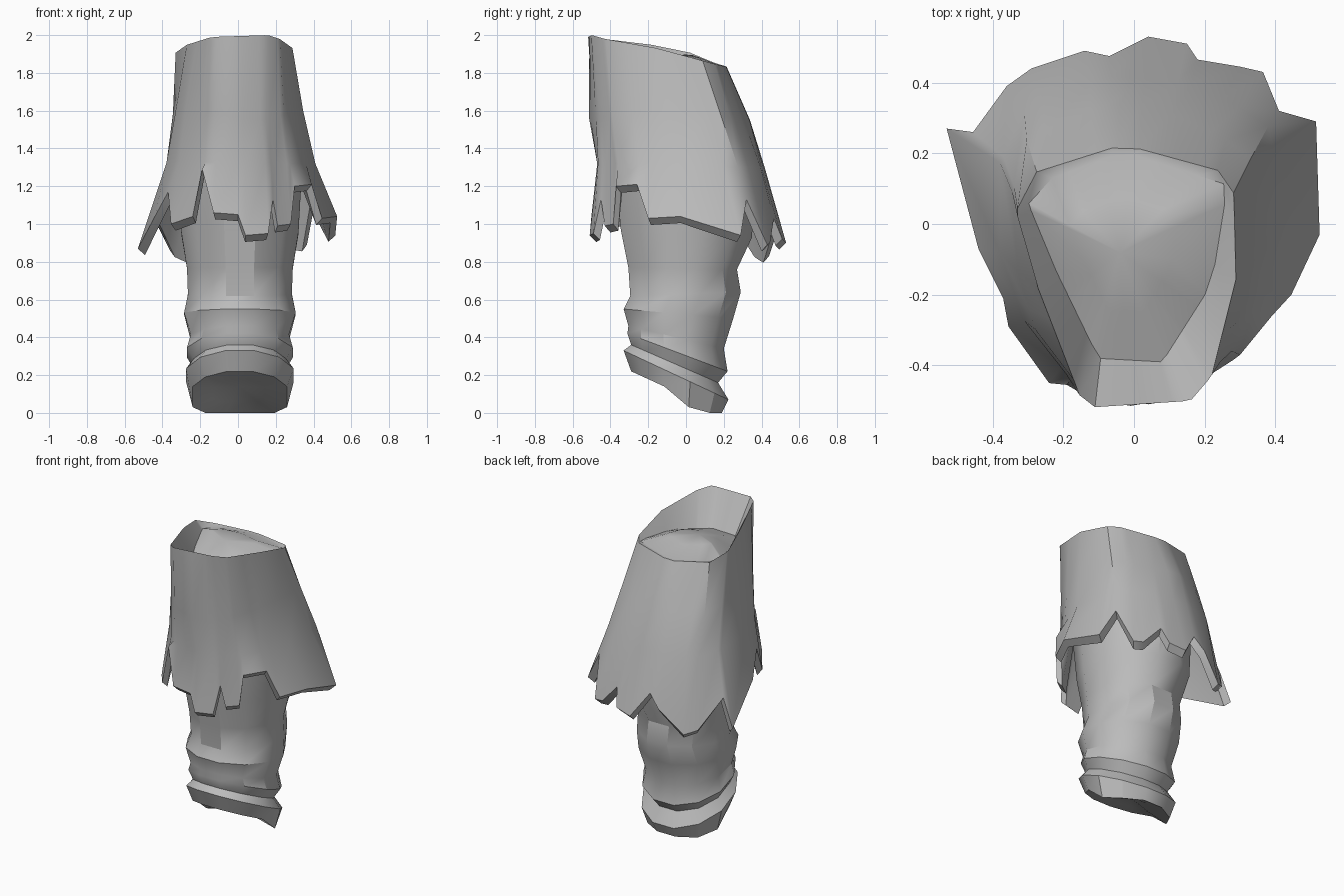
import bpy, bmesh, math
from mathutils import Vector

cloth = bpy.data.materials.new("grey cloth")
cloth.diffuse_color = (0.5, 0.5, 0.5, 1)


def ray_hit(poly, centre, ang):
    """Point on a closed outline along a direction from its centre."""
    dx, dy = math.cos(ang), math.sin(ang)
    for i, a in enumerate(poly):
        b = poly[(i + 1) % len(poly)]
        ax, ay = a[0] - centre[0], a[1] - centre[1]
        ex, ey = b[0] - a[0], b[1] - a[1]
        den = dx * ey - dy * ex
        if abs(den) < 1e-9:
            continue
        t = (ax * ey - ay * ex) / den
        u = (ax * dy - ay * dx) / den
        if t > 0 and -1e-6 <= u <= 1 + 1e-6:
            return Vector(a).lerp(Vector(b), u)
    return Vector(poly[0])


def loft(name, rings, cap_start=None, cap_end=None, angle=40):
    """Skin a stack of equal rings, closing ends with a fan to a point."""
    bm = bmesh.new()
    loops = [[bm.verts.new(p) for p in r] for r in rings]
    n = len(loops[0])
    for a, b in zip(loops, loops[1:]):
        for i in range(n):
            j = (i + 1) % n
            bm.faces.new((a[i], a[j], b[j], b[i]))
    for tip, loop, flip in ((cap_start, loops[0], True), (cap_end, loops[-1], False)):
        if tip:
            v = bm.verts.new(tip)
            for i in range(n):
                tri = (loop[i], loop[(i + 1) % n], v)
                bm.faces.new(tri[::-1] if flip else tri)
    bmesh.ops.recalc_face_normals(bm, faces=bm.faces)
    me = bpy.data.meshes.new(name)
    bm.to_mesh(me)
    bm.free()
    me.materials.append(cloth)
    ob = bpy.data.objects.new(name, me)
    bpy.context.collection.objects.link(ob)
    bpy.context.view_layer.objects.active = ob
    ob.select_set(True)
    bpy.ops.object.shade_smooth_by_angle(angle=math.radians(angle))
    ob.select_set(False)
    return ob


# Torn hem, counter-clockwise from the front
hem = [(0.04, -0.51, 0.94), (0.16, -0.49, 0.95), (0.185, -0.45, 1.13), (0.21, -0.43, 0.99),
       (0.28, -0.385, 1.0), (0.30, -0.37, 1.2), (0.39, -0.26, 1.21), (0.445, -0.2, 1.03),
       (0.525, -0.03, 1.04), (0.515, 0.29, 0.94), (0.41, 0.32, 1.13), (0.365, 0.43, 0.89),
       (0.30, 0.445, 0.90), (0.18, 0.465, 1.03), (0.15, 0.51, 0.92), (0.04, 0.53, 0.90),
       (-0.07, 0.475, 1.06), (-0.14, 0.49, 0.98), (-0.29, 0.44, 0.83), (-0.36, 0.39, 0.86),
       (-0.455, 0.26, 1.05), (-0.53, 0.27, 0.87), (-0.44, -0.07, 1.04), (-0.37, -0.21, 1.17),
       (-0.355, -0.29, 1.0), (-0.24, -0.45, 1.04), (-0.19, -0.455, 1.29), (-0.13, -0.49, 1.06),
       (0.0, -0.50, 1.05)]
# Sleeve outlines at the rim, the elbow fold and above the hem
rim = [(-0.14, -0.52, 1.99), (0.16, -0.5, 2.0), (0.22, -0.43, 1.98), (0.29, -0.15, 1.93),
       (0.28, 0.14, 1.85), (-0.03, 0.225, 1.83), (-0.33, 0.13, 1.86), (-0.33, -0.03, 1.93)]
fold = [(-0.08, -0.53, 1.58), (0.1, -0.49, 1.55), (0.26, -0.38, 1.58), (0.345, -0.1, 1.6),
        (0.33, 0.2, 1.57), (0.16, 0.29, 1.54), (-0.03, 0.355, 1.55), (-0.3, 0.25, 1.55),
        (-0.37, 0.0, 1.6), (-0.26, -0.36, 1.6)]
waist = [(-0.1, -0.47, 1.32), (0.14, -0.47, 1.32), (0.3, -0.34, 1.32), (0.41, -0.05, 1.32),
         (0.39, 0.27, 1.3), (0.2, 0.39, 1.3), (-0.05, 0.42, 1.3), (-0.29, 0.36, 1.3),
         (-0.39, 0.15, 1.32), (-0.39, -0.05, 1.32), (-0.28, -0.36, 1.34)]
# Floor of the upper opening
floor = [(-0.1, -0.38, 1.78), (0.08, -0.39, 1.78), (0.22, -0.17, 1.82), (0.265, 0.11, 1.84),
         (-0.03, 0.205, 1.83), (-0.31, 0.1, 1.85), (-0.27, -0.03, 1.84)]

angles = [math.atan2(y, x) for x, y, z in hem]


def outline(poly, centre):
    return [ray_hit(poly, centre, a) for a in angles]


def shrink(ring, s, dz):
    return [Vector((p[0] * s, p[1] * s, p[2] + dz)) for p in ring]


rim_r = outline(rim, (-0.01, -0.14))
fold_r = outline(fold, (-0.01, -0.08))
waist_r = outline(waist, (0, -0.02))
floor_r = outline(floor, (-0.02, -0.1))
dome = [p.lerp(Vector((-0.04, -0.08, p.z)), 0.45) + Vector((0, 0, 0.05)) for p in floor_r]
hem_r = [Vector(p) for p in hem]

# Sleeve: lining, thick torn edge, outside, rim and domed floor
loft("torn_sleeve",
     [shrink(waist_r, 0.86, 0.0), shrink(hem_r, 0.93, -0.035), hem_r,
      waist_r, fold_r, rim_r, floor_r, dome],
     cap_end=(-0.04, -0.08, 1.89))

# Wrapped forearm: half width, front y, front z, back y, back z
SIDES = 12
sections = [(0.25, -0.29, 0.22, 0.19, 0.0), (0.285, -0.33, 0.33, 0.225, 0.07),
            (0.245, -0.29, 0.36, 0.17, 0.16), (0.28, -0.31, 0.42, 0.22, 0.22),
            (0.26, -0.305, 0.46, 0.20, 0.34), (0.295, -0.33, 0.55, 0.25, 0.50),
            (0.275, -0.295, 0.62, 0.29, 0.64), (0.28, -0.305, 0.77, 0.27, 0.76),
            (0.31, -0.345, 0.97, 0.35, 0.93), (0.33, -0.38, 1.32, 0.36, 1.30)]


def section(w, yf, zf, yb, zb):
    ring = []
    for i in range(SIDES):
        a = math.tau * (i + 0.5) / SIDES
        t = 0.5 + 0.5 * math.sin(a) / math.cos(math.pi / SIDES)
        ring.append(Vector((0.01 + w * math.cos(a) / math.cos(math.pi / SIDES),
                            yf + (yb - yf) * t, zf + (zb - zf) * t)))
    return ring


arm = [section(*s) for s in sections]
# Flatten the lowest edge onto the ground and dent the underside
for p in arm[0]:
    p.z = max(0.0, p.z - 0.05 * (p.y > 0))
inner = [p.lerp(Vector((0, -0.03, 0.13)), 0.45) for p in arm[0]]
loft("wrapped_forearm", [inner] + arm, cap_start=(0, -0.03, 0.14), angle=30)
